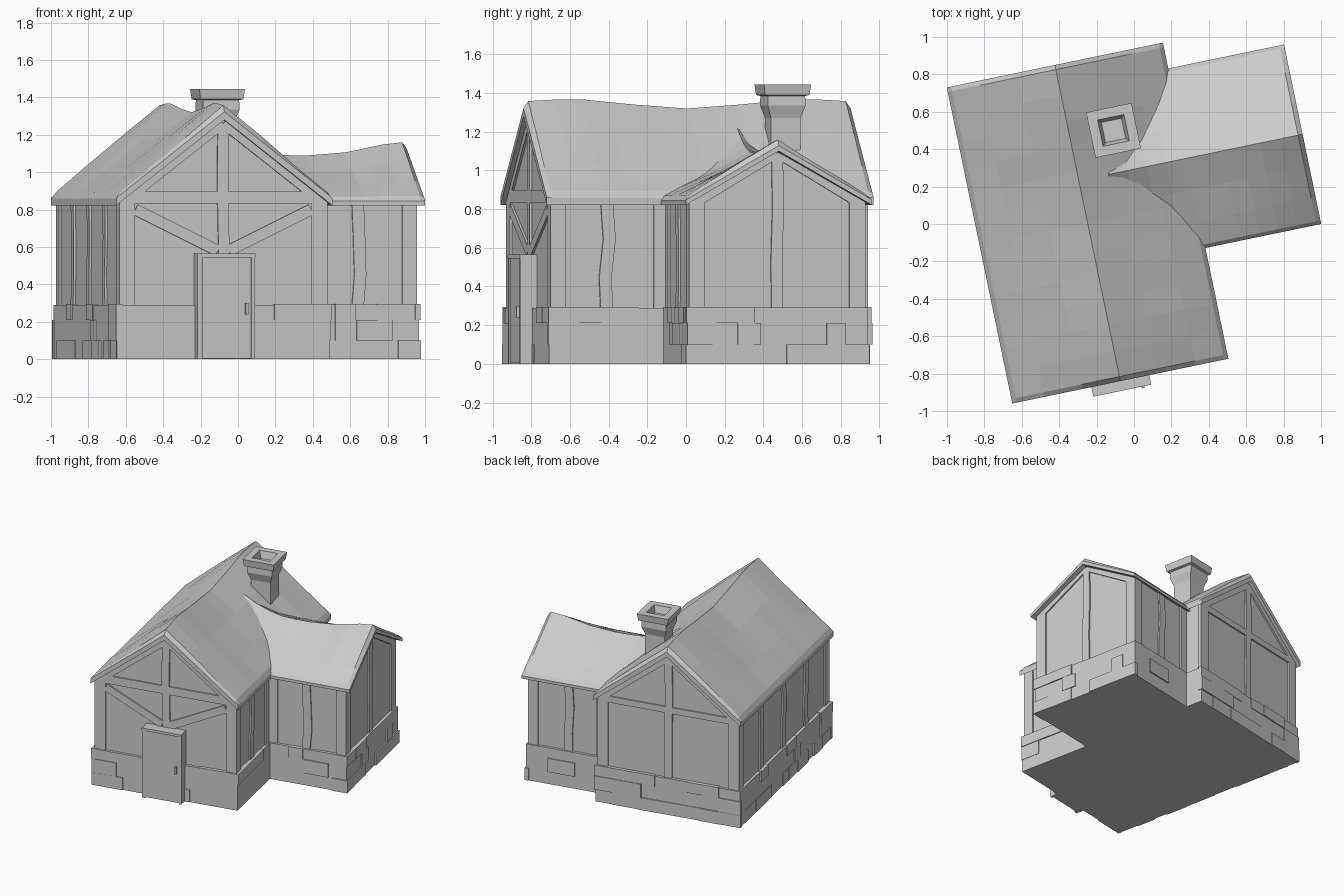
import bpy, bmesh, random
from math import radians
from mathutils import Matrix, Vector

if "Cube" in bpy.data.objects:
    bpy.data.objects.remove(bpy.data.objects["Cube"])

random.seed(4)
# The whole house is modelled square, then turned on its plot
M = Matrix.Translation((-0.248, 0.005, 0)) @ Matrix.Rotation(radians(11.7), 4, 'Z')


def finish(name, bm):
    bmesh.ops.recalc_face_normals(bm, faces=bm.faces)
    bm.transform(M)
    me = bpy.data.meshes.new(name)
    bm.to_mesh(me)
    bm.free()
    ob = bpy.data.objects.new(name, me)
    bpy.context.collection.objects.link(ob)
    return ob


def loft(bm, rings):
    vs = [[bm.verts.new(p) for p in r] for r in rings]
    n = len(rings[0])
    for a, b in zip(vs, vs[1:]):
        for i in range(n):
            j = (i + 1) % n
            bm.faces.new((a[i], a[j], b[j], b[i]))
    bm.faces.new(vs[0])
    bm.faces.new(vs[-1])


# Wall planes: origin, sideways direction, outward direction
FRONT = ((0, -.825), (1, 0), (0, -1))
BACK = ((0, .825), (1, 0), (0, 1))
LEFT = ((-.555, 0), (0, 1), (-1, 0))
RIGHT = ((.555, 0), (0, 1), (1, 0))
WEND = ((1.17, .232), (0, 1), (1, 0))
WFRONT = ((.86, -.22), (1, 0), (0, -1))
WBACK = ((.86, .685), (1, 0), (0, 1))


def prism(bm, plane, poly, o0, o1):
    o, s, n = (Vector(v) for v in plane)
    rings = []
    for out in (o0, o1):
        rings.append([((o + s * a + n * out).to_3d() + Vector((0, 0, z))) for a, z in poly])
    loft(bm, rings)


def rect(a, b, z0, z1):
    return [(a, z0), (b, z0), (b, z1), (a, z1)]


def part(name, plane, poly, o0, o1):
    bm = bmesh.new()
    prism(bm, plane, poly, o0, o1)
    return finish(name, bm)


def bar(bm, plane, a, b, w, wob=0.0, out=.012):
    a, b = Vector(a), Vector(b)
    d = (b - a).normalized()
    side = Vector((d.y, -d.x)) * w / 2
    mids = [a.lerp(b, t) + Vector((random.uniform(-wob, wob), 0)) for t in (.3, .65)]
    line = [a] + mids + [b]
    prism(bm, plane, [p - side for p in line] + [p + side for p in reversed(line)], -.02, out)


# Main walls and wing walls
part("main_walls", FRONT, [(-.555, 0), (.555, 0), (.555, .855), (0, 1.3), (-.555, .855)], 0, -1.65)
part("wing_walls", WEND, rect(-.453, .453, 0, .845), 0, -.7)
part("wing_gable", WEND, [(-.453, .8), (.453, .8), (.453, .845), (0, 1.11), (-.453, .845)], 0, -.06)

# Stone footing
part("main_footing", FRONT, rect(-.578, .578, 0, .29), .022, -1.672)
part("wing_footing", WEND, rect(-.475, .475, 0, .292), .022, -.7)

# Footing stones standing slightly proud
bm = bmesh.new()
for plane, s0, s1 in ((FRONT, -.585, .585), (BACK, -.585, .585), (LEFT, -.852, .852),
                      (RIGHT, -.852, -.24), (WEND, -.482, .482),
                      (WFRONT, -.27, .335), (WBACK, -.27, .335)):
    for z0, z1 in ((0, .1), (.1, .21), (.21, .295)):
        s = s0
        while s < s1 - .01:
            e = s + random.uniform(.1, .22)
            if s1 - e < .08:
                e = s1
            if random.random() < .45:
                prism(bm, plane, rect(s, e, z0, z1), 0, random.uniform(.026, .034))
            s = e
finish("footing_stones", bm)

# Timber frame
bm = bmesh.new()
for plane, h in ((FRONT, .555), (BACK, .555), (WEND, .453)):
    top = .85 if h > .5 else .84
    apex = 1.26 if h > .5 else 1.09
    for sg in (-1, 1):
        bar(bm, plane, (sg * (h - .03), .28), (sg * (h - .03), top), .085)
        bar(bm, plane, (sg * h, top - .02), (0, apex), .05)
    bar(bm, plane, (0, .28), (0, apex), .06, .006)
for sg in (-1, 1):
    bar(bm, FRONT, (sg * .48, .80), (sg * .03, .58), .06)
bar(bm, FRONT, (-.5, .865), (.5, .865), .065)
bar(bm, BACK, (-.5, .84), (.5, .84), .05)
for plane, posts in ((LEFT, (-.79, -.42, 0, .42, .79)), (RIGHT, (-.79, -.54, -.26)),
                     (WFRONT, (-.26, 0, .275)), (WBACK, (-.26, 0, .275))):
    for s in posts:
        inner = abs(s) < .6 and s not in (.275, -.26)
        bar(bm, plane, (s, .28), (s, .84), .065, .018 if inner else 0)
finish("timber_frame", bm)

# Door with frame, handle and hinges
bm = bmesh.new()
prism(bm, FRONT, rect(-.158, -.13, 0, .56), 0, .088)
prism(bm, FRONT, rect(.138, .158, 0, .56), 0, .088)
prism(bm, FRONT, rect(-.158, .158, .545, .565), 0, .09)
finish("door_frame", bm)
part("door", FRONT, rect(-.13, .138, .005, .545), 0, .08)
part("door_handle", FRONT, rect(.105, .12, .24, .3), .07, .1)


# Sagging roof: lofted chevrons with chamfered ends and eaves
def roof(name, place, t0, t1, half, ridge, eave_low, thick, steps):
    ss = [-1, -.96, -.7, -.35, 0, .35, .7, .96, 1]
    ts = [t0, t0 + .025] + [t0 + .025 + (t1 - t0 - .05) * i / steps for i in range(1, steps + 1)] + [t1]
    rings = []
    for k, t in enumerate(ts):
        end = k in (0, len(ts) - 1)
        ring = []
        for s in ss:
            a = abs(s)
            z = eave_low + thick * .9 + (ridge(t) - eave_low - thick * .9) * (1 - a)
            if end:
                z -= .022 * (1 - a)
            elif a < 1:
                z += .012 + (random.uniform(-.006, .006) if 0 < a < .9 else 0)
            else:
                z -= .004
            ring.append(place(t, s * half, z))
        low = ridge(t) - thick - .02
        ring += [place(t, half, eave_low), place(t, 0, low), place(t, -half, eave_low)]
        rings.append(ring)
    bm = bmesh.new()
    loft(bm, rings)
    return finish(name, bm)


def curve(points):
    def f(t):
        for (a, za), (b, zb) in zip(points, points[1:]):
            if t <= b:
                return za + (zb - za) * max(0, (t - a) / (b - a))
        return points[-1][1]
    return f


roof("main_roof", lambda t, s, z: Vector((s, t, z)), -.863, .863, .59,
     curve([(-.863, 1.345), (-.6, 1.36), (-.3, 1.33), (0, 1.308), (.3, 1.33), (.6, 1.36), (.863, 1.345)]),
     .822, .045, 12)
roof("wing_roof", lambda t, s, z: Vector((t, s + .232, z)), .14, 1.222, .49,
     curve([(.14, 1.22), (.3, 1.13), (.45, 1.085), (.65, 1.075), (.9, 1.095), (1.08, 1.135), (1.222, 1.15)]),
     .822, .03, 10)

# Chimney: stepped square rings ending in a hollow cap
bm = bmesh.new()
rings = []
for h, z in ((.078, 1.0), (.078, 1.27), (.084, 1.29), (.1, 1.335), (.098, 1.385), (.117, 1.39),
             (.124, 1.445), (.072, 1.445), (.055, 1.39)):
    rings.append([Vector((.236 + h * x, .457 + h * y, z)) for x, y in ((-1, -1), (1, -1), (1, 1), (-1, 1))])
loft(bm, rings)
finish("chimney", bm)
